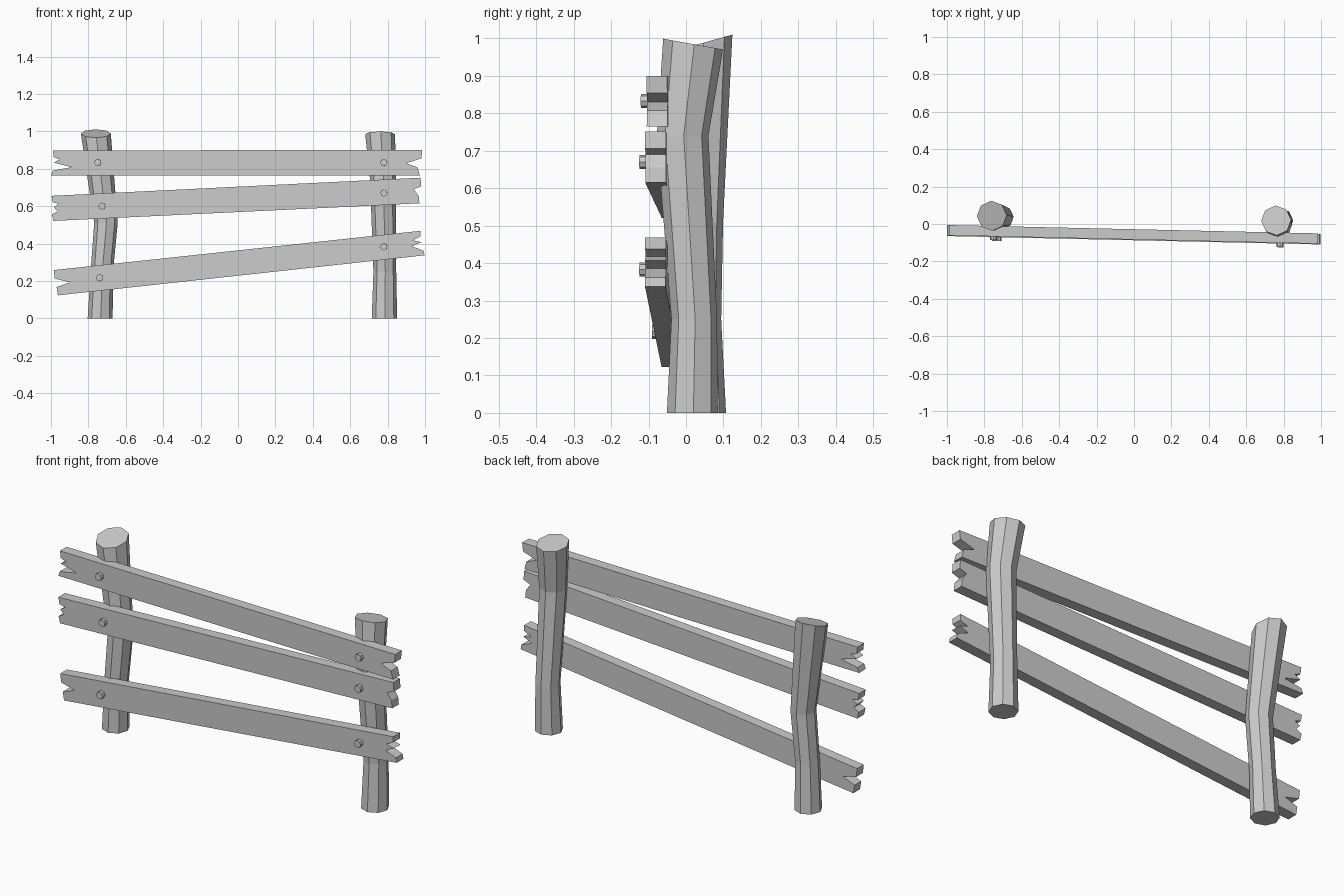
import bpy, bmesh, math

if "Cube" in bpy.data.objects:
    bpy.data.objects.remove(bpy.data.objects["Cube"])

SLOPE = -0.0225   # planks run slightly forward toward +x
THICK = 0.055


def finish(bm, name):
    bmesh.ops.recalc_face_normals(bm, faces=bm.faces)
    me = bpy.data.meshes.new(name)
    bm.to_mesh(me)
    bm.free()
    ob = bpy.data.objects.new(name, me)
    bpy.context.collection.objects.link(ob)
    return ob


def post(name, rings, tilt):
    """Eight-sided bent post; rings are (x, y, z, radius), tilt slopes the cut top."""
    bm = bmesh.new()
    loops = []
    for i, (x, y, z, r) in enumerate(rings):
        slope = tilt if i == len(rings) - 1 else 0
        loop = []
        for k in range(8):
            a = k * math.pi / 4 + 0.04
            dy = r * math.sin(a)
            loop.append(bm.verts.new((x + r * math.cos(a), y + dy, z + slope * dy)))
        loops.append(loop)
    for lo, hi in zip(loops, loops[1:]):
        for k in range(8):
            n = (k + 1) % 8
            bm.faces.new((lo[k], lo[n], hi[n], hi[k]))
    bm.faces.new(loops[0][::-1])
    bm.faces.new(loops[-1])
    return finish(bm, name)


def plank(name, y0, left, right):
    """Board with splintered ends; left and right list (x, z) from top to bottom."""
    bm = bmesh.new()
    outline = left + right[::-1]
    front = [bm.verts.new((x, y0 + SLOPE * x, z)) for x, z in outline]
    face = bm.faces.new(front)
    ext = bmesh.ops.extrude_face_region(bm, geom=[face], use_keep_orig=True)
    moved = [v for v in ext["geom"] if isinstance(v, bmesh.types.BMVert)]
    bmesh.ops.translate(bm, verts=moved, vec=(0, THICK, 0))
    return finish(bm, name)


def bolt(name, x, z, y0):
    bpy.ops.mesh.primitive_cylinder_add(
        vertices=8, radius=0.019, depth=0.04,
        location=(x, y0 + SLOPE * x, z),
        rotation=(math.pi / 2, 0, math.atan(SLOPE)))
    bpy.context.object.name = name


# Posts
post("left_post", [(-0.737, 0.040, 0, 0.067), (-0.728, 0.034, 0.25, 0.060),
                   (-0.706, 0.036, 0.51, 0.063), (-0.760, 0.044, 0.988, 0.080)], 0.28)
post("right_post", [(0.783, 0.017, 0, 0.068), (0.785, 0.022, 0.25, 0.061),
                    (0.775, -0.009, 0.74, 0.069), (0.760, 0.019, 0.985, 0.080)], -0.18)

# Planks: front-face y at x=0, ragged left end, ragged right end, bolt positions
planks = {
    "top": (-0.083,
            [(-0.99, 0.898), (-0.985, 0.862), (-0.953, 0.85), (-0.985, 0.833),
             (-0.89, 0.808), (-0.99, 0.79), (-1.0, 0.765)],
            [(0.985, 0.90), (0.98, 0.855), (0.90, 0.83), (0.96, 0.807), (0.972, 0.765)],
            [(-0.75, 0.833), (0.78, 0.833)]),
    "middle": (-0.087,
               [(-0.997, 0.655), (-0.99, 0.62), (-0.957, 0.612), (-0.985, 0.594),
                (-0.965, 0.572), (-0.995, 0.556), (-0.987, 0.521)],
               [(0.976, 0.752), (0.98, 0.706), (0.94, 0.69), (0.966, 0.655), (0.97, 0.615)],
               [(-0.727, 0.60), (0.78, 0.67)]),
    "bottom": (-0.087,
               [(-0.985, 0.258), (-0.98, 0.213), (-0.90, 0.193), (-0.97, 0.167), (-0.963, 0.123)],
               [(0.976, 0.468), (0.976, 0.438), (0.935, 0.418), (0.98, 0.407),
                (0.93, 0.385), (0.992, 0.362), (0.997, 0.337)],
               [(-0.74, 0.217), (0.78, 0.383)]),
}
for label, (y0, left, right, bolts) in planks.items():
    plank(label + "_plank", y0, left, right)
    for side, (x, z) in zip(("left", "right"), bolts):
        bolt(f"{label}_{side}_bolt", x, z, y0)
